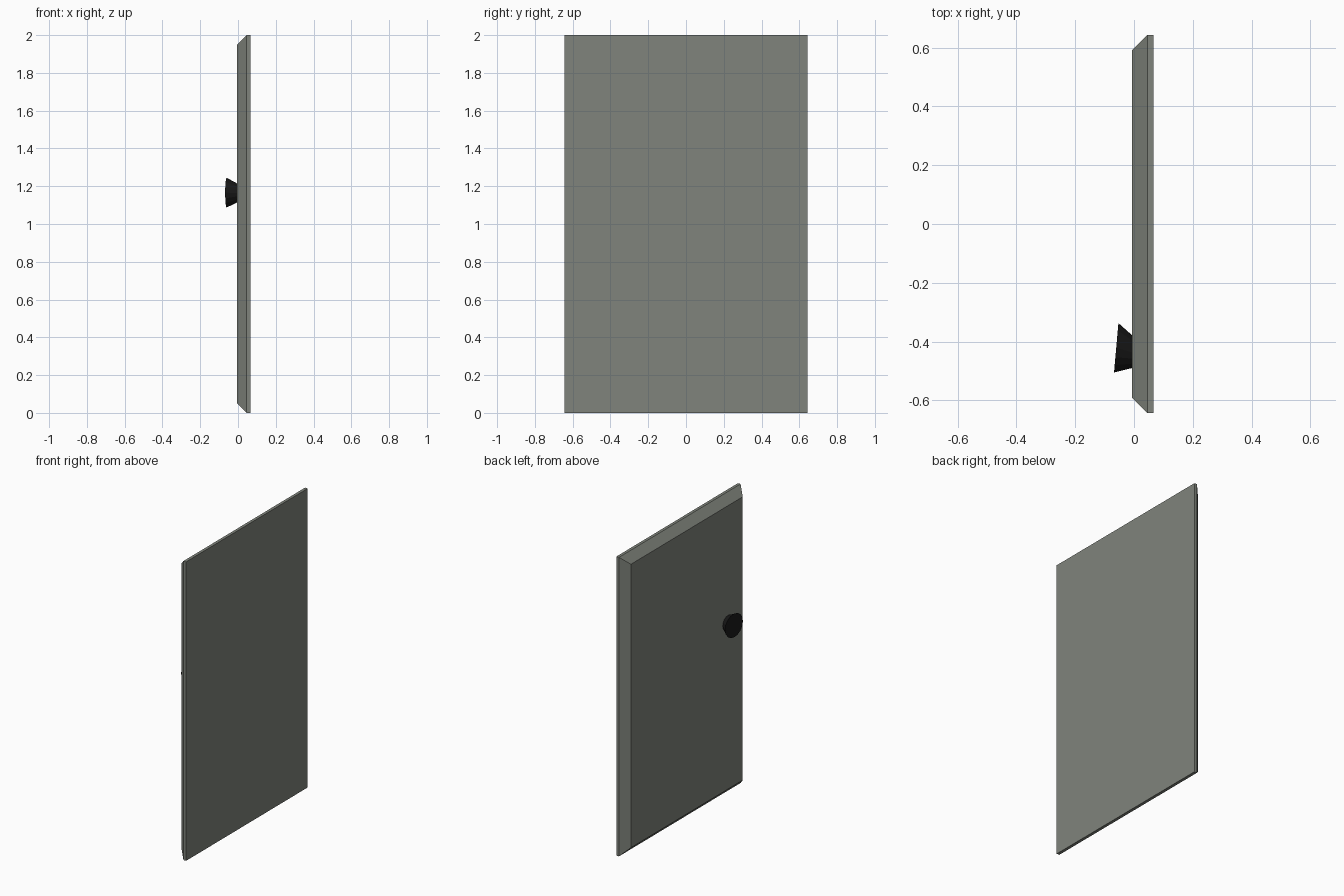
import bpy, bmesh, math
from mathutils import Vector

if "Cube" in bpy.data.objects:
    bpy.data.objects.remove(bpy.data.objects["Cube"])


def material(name, rgb):
    m = bpy.data.materials.new(name)
    m.diffuse_color = (*rgb, 1)
    m.use_nodes = True
    m.node_tree.nodes["Principled BSDF"].inputs["Base Color"].default_value = m.diffuse_color
    return m


def loft(name, rings, mat):
    """Join a series of closed rings with faces and cap both ends."""
    bm = bmesh.new()
    loops = [[bm.verts.new(p) for p in ring] for ring in rings]
    n = len(loops[0])
    for a, b in zip(loops, loops[1:]):
        for i in range(n):
            j = (i + 1) % n
            bm.faces.new((a[i], a[j], b[j], b[i]))
    bm.faces.new(loops[0])
    bm.faces.new(loops[-1])
    bmesh.ops.recalc_face_normals(bm, faces=bm.faces)
    mesh = bpy.data.meshes.new(name)
    bm.to_mesh(mesh)
    bm.free()
    mesh.materials.append(mat)
    ob = bpy.data.objects.new(name, mesh)
    bpy.context.collection.objects.link(ob)
    return ob


def rect(x, inset):
    y, z0, z1 = 0.643 - inset, inset, 2.0 - inset
    return [(x, -y, z0), (x, y, z0), (x, y, z1), (x, -y, z1)]


grey = material("grey_green_paint", (0.215, 0.23, 0.20))
black = material("black_metal", (0.01, 0.01, 0.01))

# Door panel: thin square-edged back with a wide chamfer to the front face
loft("door_panel", [rect(0.066, 0), rect(0.046, 0), rect(-0.006, 0.052)], grey)

# Knob: slanted flaring cone, narrowing into the door towards its apex
centre = Vector((-0.0605, -0.421, 1.166))
apex = Vector((0.0916, -0.466, 1.162))
across = Vector((0.0075, 0.084, 0))
upward = Vector((0, 0, 0.079))
SIDES = 16


def knob_ring(t):
    mid = centre.lerp(apex, t)
    angles = [2 * math.pi * i / SIDES for i in range(SIDES)]
    return [mid + (across * math.cos(a) + upward * math.sin(a)) * (1 - t) for a in angles]


loft("door_knob", [knob_ring(0), knob_ring(0.5)], black)
